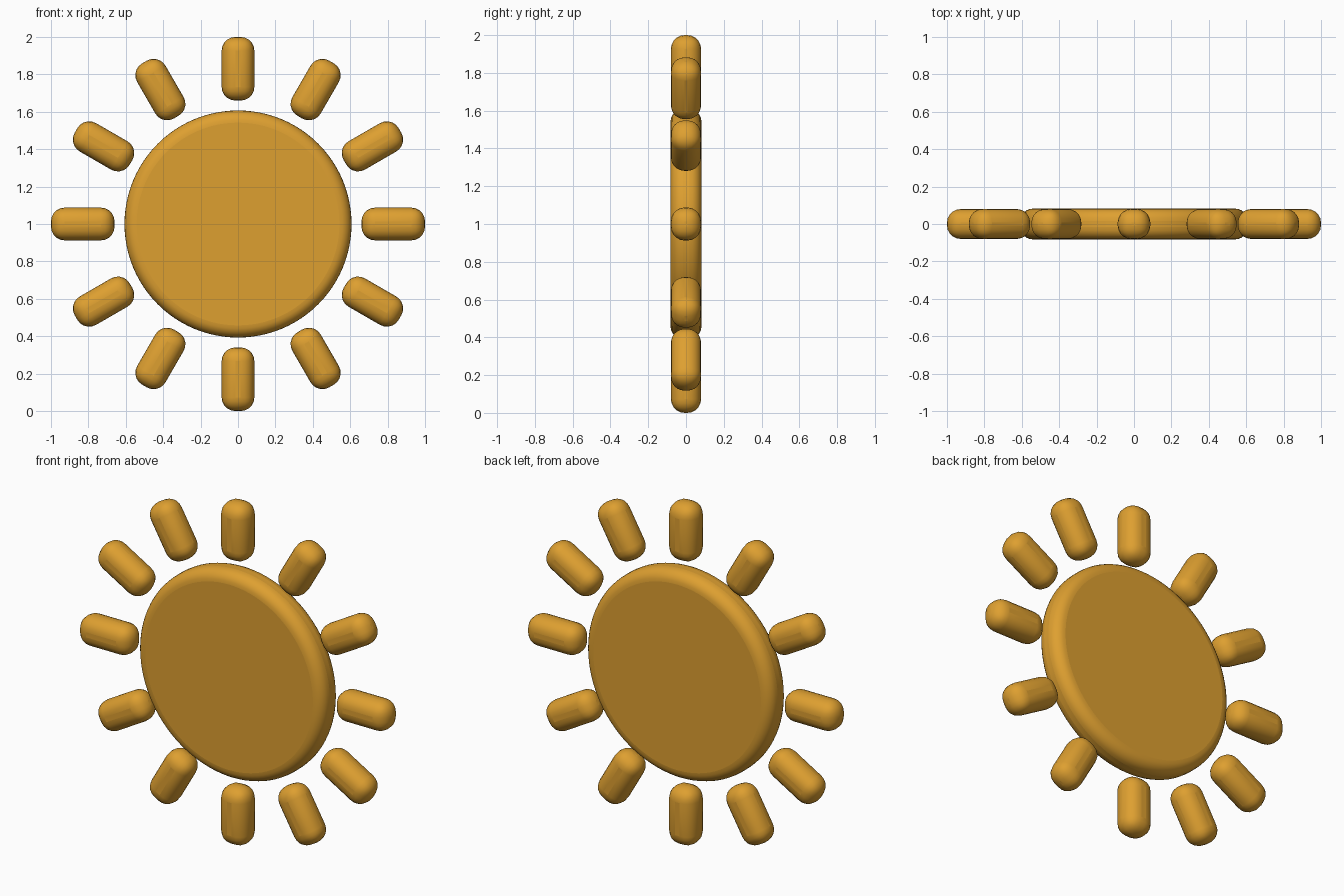
import bpy, bmesh, math
from mathutils import Matrix

if "Cube" in bpy.data.objects:
    bpy.data.objects.remove(bpy.data.objects["Cube"])

mat = bpy.data.materials.new("golden ochre")
mat.diffuse_color = (0.73, 0.35, 0.03, 1)
mat.use_nodes = True
mat.node_tree.nodes["Principled BSDF"].inputs["Base Color"].default_value = mat.diffuse_color


def finish(name, bm, bevel, segments, angle):
    # Turn the bmesh into a softly rounded, smooth shaded object
    me = bpy.data.meshes.new(name)
    bm.to_mesh(me)
    bm.free()
    me.materials.append(mat)
    ob = bpy.data.objects.new(name, me)
    bpy.context.collection.objects.link(ob)
    mod = ob.modifiers.new("rounding", 'BEVEL')
    mod.width, mod.segments = bevel, segments
    mod.limit_method, mod.angle_limit = 'ANGLE', math.radians(40)
    bpy.ops.object.select_all(action='DESELECT')
    ob.select_set(True)
    bpy.context.view_layer.objects.active = ob
    bpy.ops.object.shade_smooth_by_angle(angle=math.radians(angle))
    return ob


# Sun disc facing -y
bm = bmesh.new()
bmesh.ops.create_cone(bm, cap_ends=True, segments=96, radius1=0.607, radius2=0.607, depth=0.164,
                      matrix=Matrix.Translation((0, 0, 1)) @ Matrix.Rotation(math.pi / 2, 4, 'X'))
finish("sun_disc", bm, 0.065, 6, 40)

# Twelve rounded rays around the disc
for i in range(12):
    bm = bmesh.new()
    place = (Matrix.Translation((0, 0, 1)) @ Matrix.Rotation(i * math.pi / 6, 4, 'Y')
             @ Matrix.Translation((0, 0, 0.83)) @ Matrix.Diagonal((0.175, 0.16, 0.34, 1)))
    bmesh.ops.create_cube(bm, size=1, matrix=place)
    finish(f"ray_{i + 1}", bm, 0.073, 5, 60)
